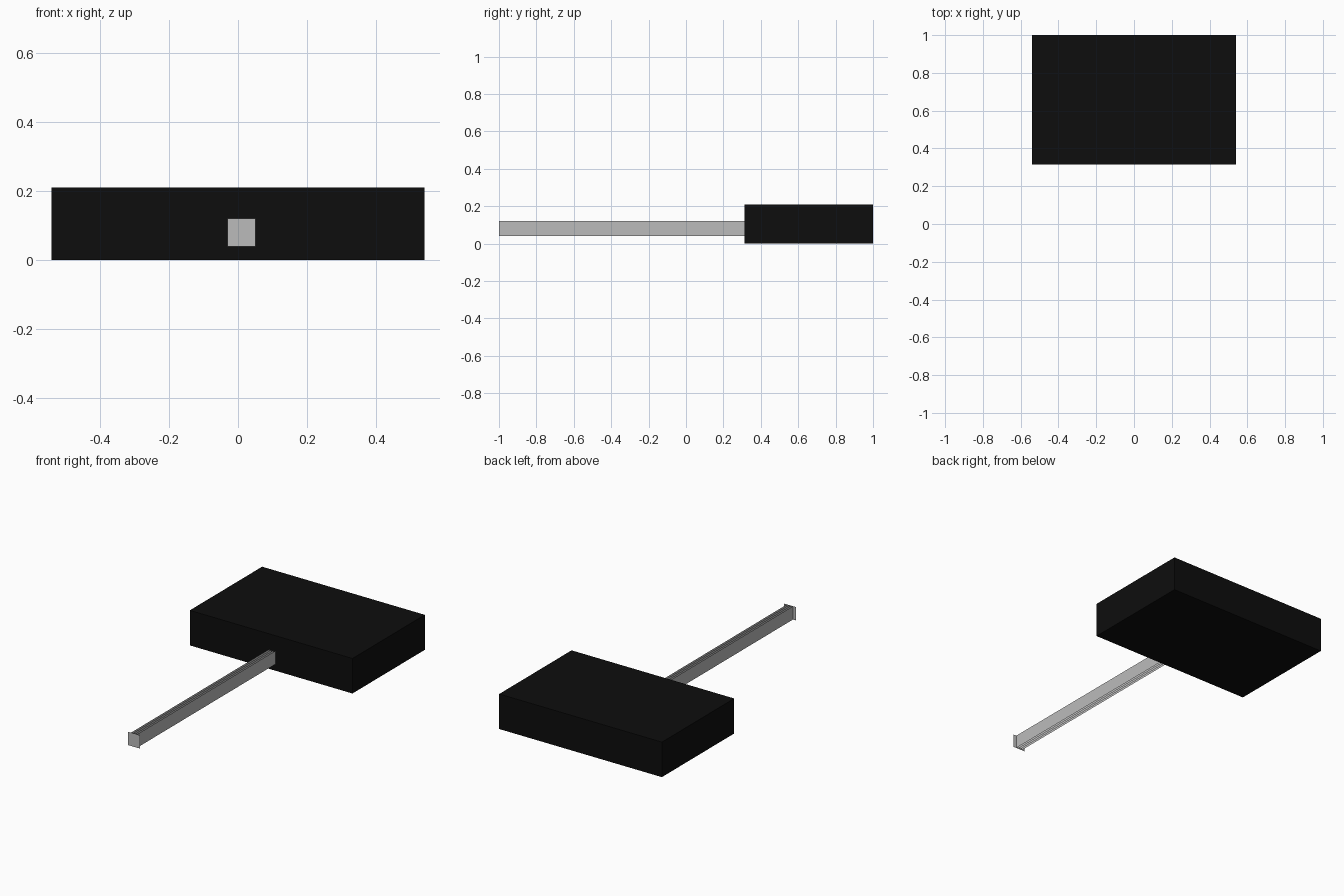
import bpy

if "Cube" in bpy.data.objects:
    bpy.data.objects.remove(bpy.data.objects["Cube"])


def material(name, value):
    m = bpy.data.materials.new(name)
    m.diffuse_color = (value, value, value, 1)
    m.use_nodes = True
    m.node_tree.nodes["Principled BSDF"].inputs["Base Color"].default_value = m.diffuse_color
    return m


black = material("black", 0.004)
grey = material("light grey", 0.5)


def mesh_object(name, verts, faces, mat):
    me = bpy.data.meshes.new(name)
    me.from_pydata(verts, [], faces)
    me.materials.append(mat)
    ob = bpy.data.objects.new(name, me)
    bpy.context.collection.objects.link(ob)
    return ob


# Black block head
bpy.ops.mesh.primitive_cube_add(size=1, location=(0, 0.657, 0.105))
head = bpy.context.object
head.name = "head_block"
head.scale = (1.08, 0.686, 0.21)
head.data.materials.append(black)

Z0, Z1 = 0.04, 0.12
Y0, Y1 = -1.0, 0.314

# Handle: four thin parallel upright sheets
verts, faces = [], []
for i in range(4):
    x = -0.01 + i * 0.0133
    n = len(verts)
    verts += [(x, Y0, Z0), (x, Y1, Z0), (x, Y1, Z1), (x, Y0, Z1)]
    faces.append((n, n + 1, n + 2, n + 3))
mesh_object("handle_sheets", verts, faces, grey)

# Thin square plate closing the front end of the handle
mesh_object("end_plate",
            [(-0.03, Y0, Z0), (0.05, Y0, Z0), (0.05, Y0, Z1), (-0.03, Y0, Z1)],
            [(0, 1, 2, 3)], grey)
